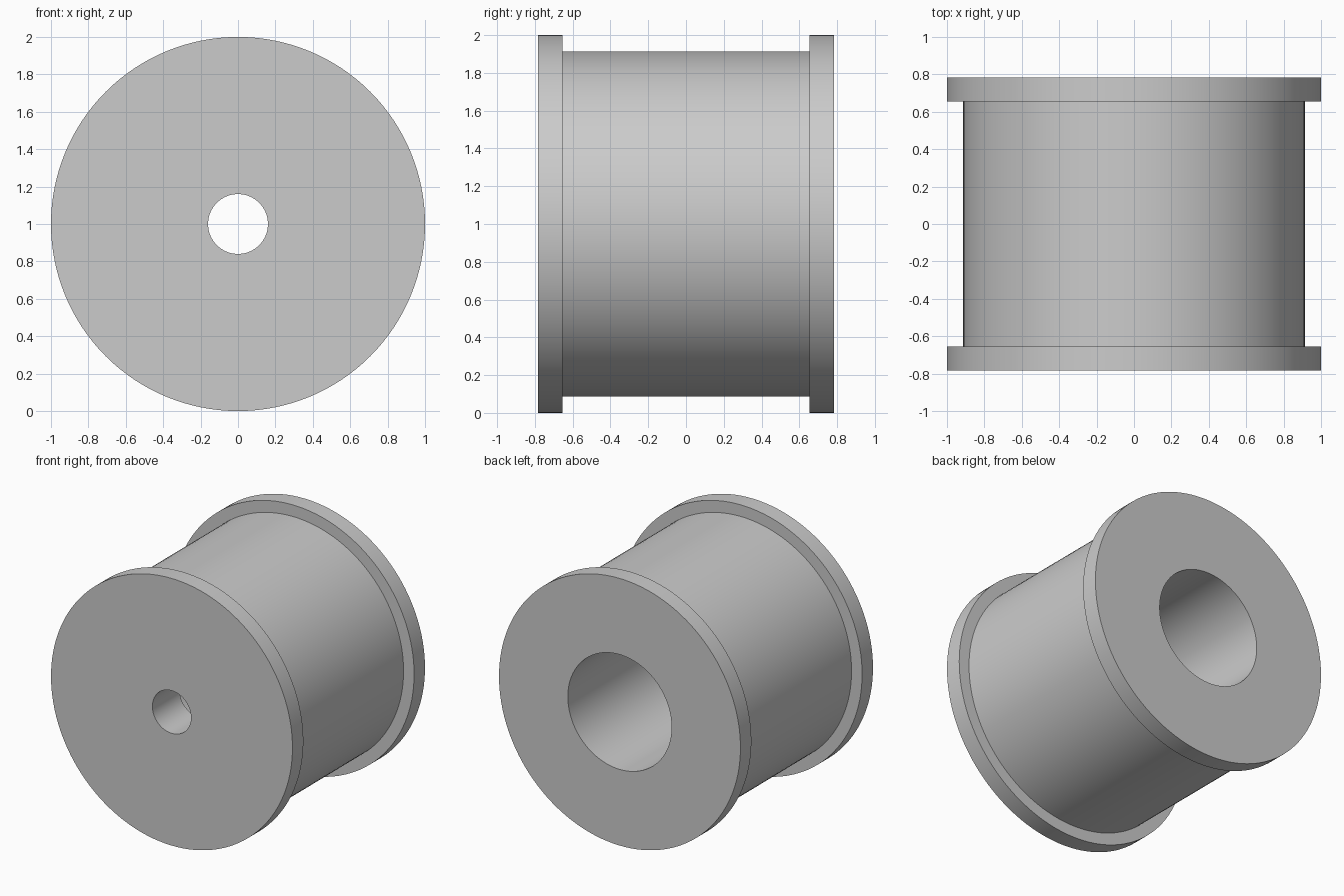
import bpy
import bmesh
import math
from mathutils import Matrix, Vector

if "Cube" in bpy.data.objects:
    bpy.data.objects.remove(bpy.data.objects["Cube"], do_unlink=True)

grey = bpy.data.materials.new("light grey")
grey.use_nodes = True
colour = (0.6, 0.6, 0.6, 1)
grey.diffuse_color = colour
grey.node_tree.nodes["Principled BSDF"].inputs["Base Color"].default_value = colour

HALF = 0.784          # half length of the spool
INNER = 0.655         # inner face of each flange
FLANGE_R, BODY_R = 1.0, 0.913
HOLE_R, BORE_R = 0.16, 0.43
STEP = -HALF + 0.32   # where the small hole opens into the wide bore

# closed half section as (radius, y), from the front hole outwards and back
section = [
    (HOLE_R, -HALF), (FLANGE_R, -HALF), (FLANGE_R, -INNER),
    (BODY_R, -INNER), (BODY_R, INNER), (FLANGE_R, INNER),
    (FLANGE_R, HALF), (BORE_R, HALF), (BORE_R, STEP), (HOLE_R, STEP),
]

# flanged spool with stepped bore, turned around the y axis
bm = bmesh.new()
verts = [bm.verts.new((r, y, 0)) for r, y in section]
edges = [bm.edges.new((v, verts[(i + 1) % len(verts)])) for i, v in enumerate(verts)]
bmesh.ops.spin(bm, geom=verts + edges, cent=(0, 0, 0), axis=(0, 1, 0),
               angle=math.tau, steps=128, use_merge=False)
bmesh.ops.remove_doubles(bm, verts=bm.verts, dist=0.0001)
bmesh.ops.recalc_face_normals(bm, faces=bm.faces)
bmesh.ops.transform(bm, matrix=Matrix.Translation(Vector((0, 0, FLANGE_R))), verts=bm.verts)

mesh = bpy.data.meshes.new("flanged_spool")
bm.to_mesh(mesh)
bm.free()
mesh.materials.append(grey)
spool = bpy.data.objects.new("flanged_spool", mesh)
bpy.context.collection.objects.link(spool)

bpy.ops.object.select_all(action="DESELECT")
spool.select_set(True)
bpy.context.view_layer.objects.active = spool
bpy.ops.object.shade_smooth_by_angle(angle=math.radians(30))
